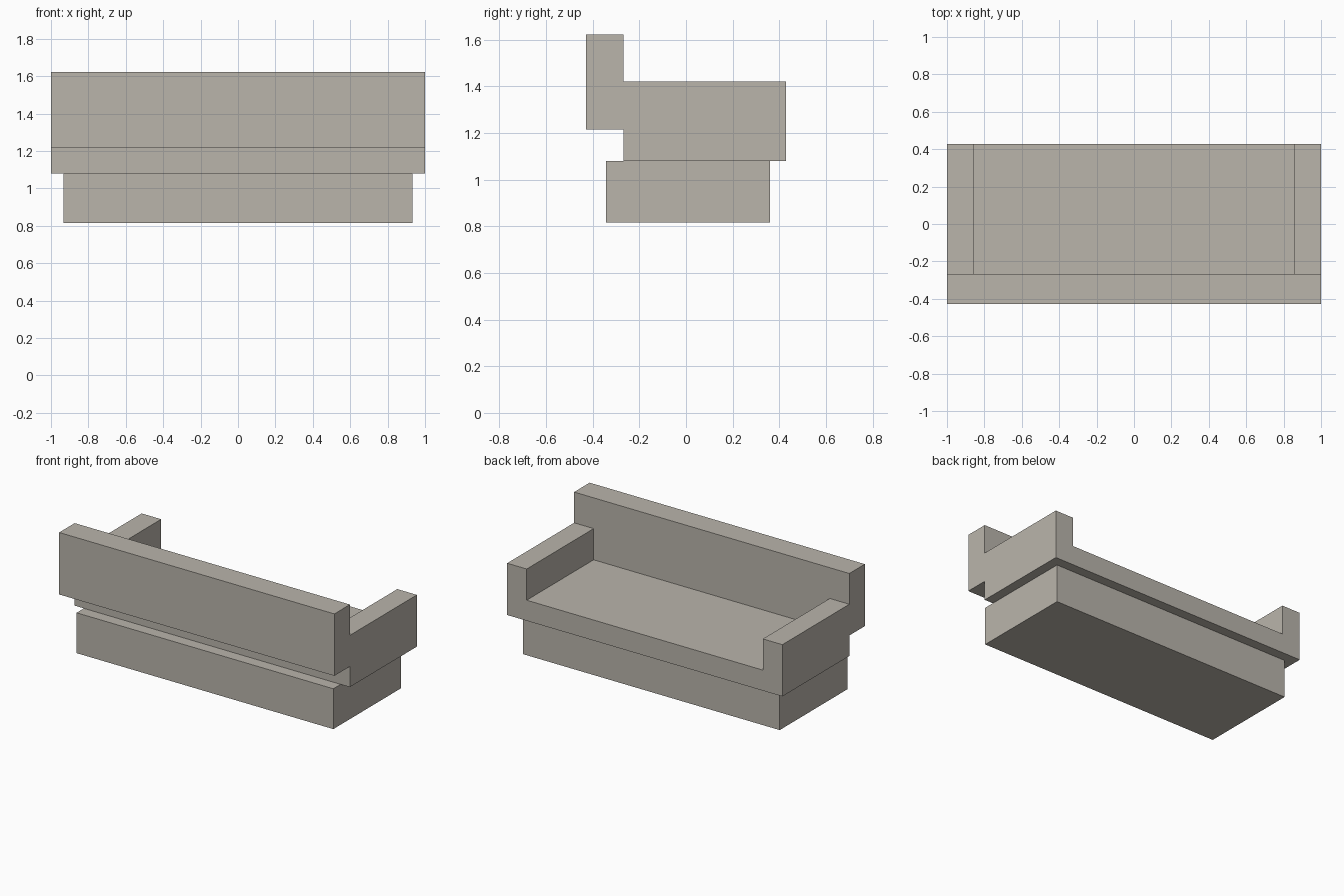
import bpy

if "Cube" in bpy.data.objects:
    bpy.data.objects.remove(bpy.data.objects["Cube"])

fabric = bpy.data.materials.new("warm_grey_fabric")
fabric.diffuse_color = (0.49, 0.46, 0.41, 1.0)
fabric.use_nodes = True
fabric.node_tree.nodes["Principled BSDF"].inputs["Base Color"].default_value = fabric.diffuse_color


def extrude_profile(name, profile, y0, y1):
    """Extrude a closed x-z outline (counter-clockwise seen from -y) along y."""
    n = len(profile)
    verts = [(x, y, z) for y in (y0, y1) for x, z in profile]
    faces = [tuple(range(n)), tuple(reversed(range(n, 2 * n)))]
    faces += [(i, i + n, (i + 1) % n + n, (i + 1) % n) for i in range(n)]
    mesh = bpy.data.meshes.new(name)
    mesh.from_pydata(verts, [], faces)
    mesh.materials.append(fabric)
    mesh.update()
    obj = bpy.data.objects.new(name, mesh)
    bpy.context.collection.objects.link(obj)
    return obj


def rect(half_width, z0, z1):
    return [(-half_width, z0), (half_width, z0), (half_width, z1), (-half_width, z1)]


# plinth under the seat
extrude_profile("base", rect(0.933, 0.815, 1.08), -0.343, 0.36)

# seat and both armrests as one U-shaped section
half = [(1.0, 1.08), (1.0, 1.42), (0.858, 1.42), (0.858, 1.215)]
section = half + [(-x, z) for x, z in reversed(half)]
extrude_profile("seat_and_arms", section, -0.267, 0.428)

# backrest panel across the full width
extrude_profile("backrest", rect(1.0, 1.215, 1.622), -0.428, -0.267)
